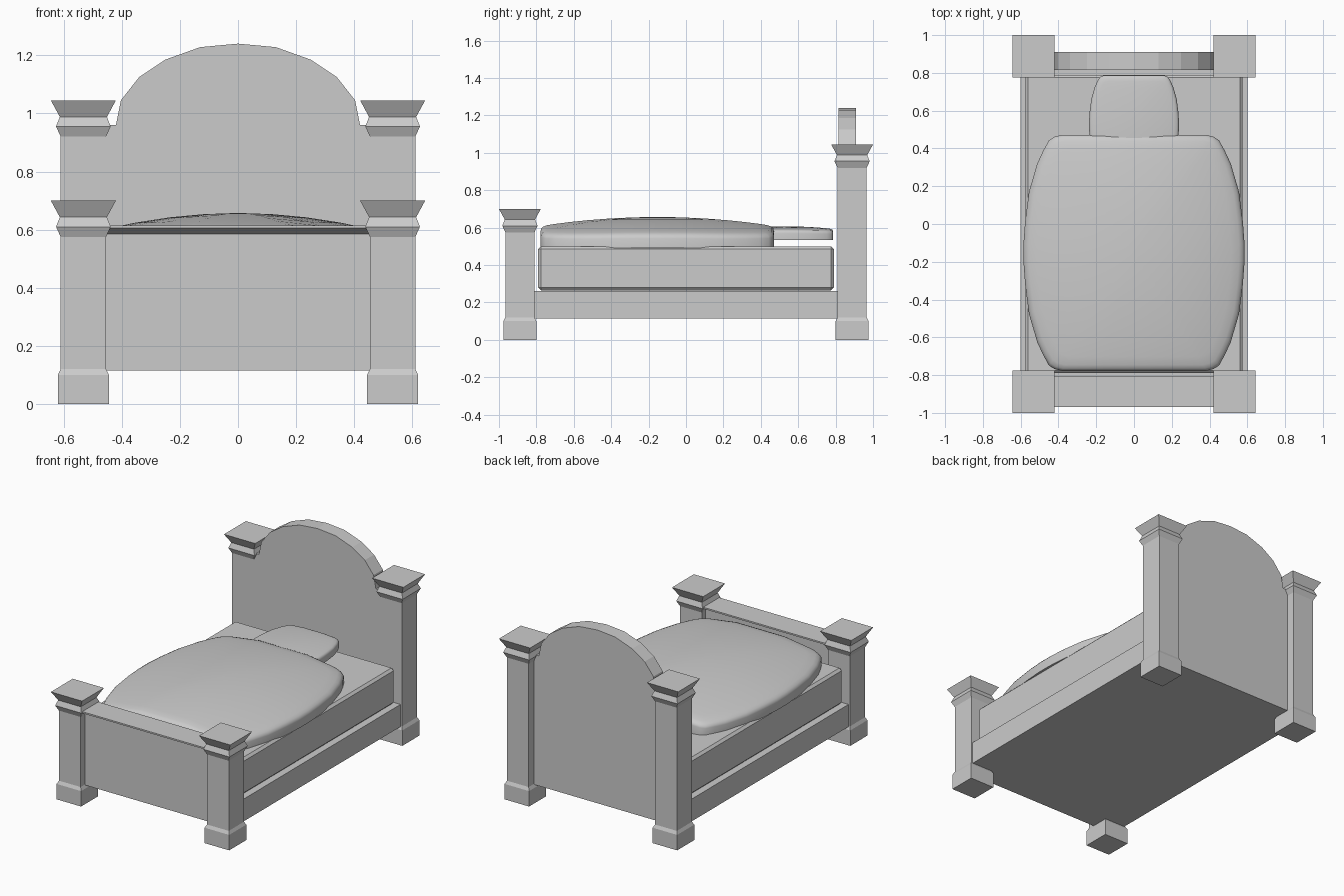
import bpy
import bmesh

if "Cube" in bpy.data.objects:
    bpy.data.objects.remove(bpy.data.objects["Cube"])


def make_object(name, bm, smooth=None):
    bmesh.ops.recalc_face_normals(bm, faces=bm.faces)
    mesh = bpy.data.meshes.new(name)
    bm.to_mesh(mesh)
    bm.free()
    ob = bpy.data.objects.new(name, mesh)
    bpy.context.collection.objects.link(ob)
    if smooth:
        bpy.ops.object.select_all(action='DESELECT')
        ob.select_set(True)
        bpy.context.view_layer.objects.active = ob
        bpy.ops.object.shade_smooth_by_angle(angle=smooth)
    return ob


def loft(name, rings, smooth=None):
    """Skin a stack of equal-length closed rings and cap both ends."""
    bm = bmesh.new()
    loops = [[bm.verts.new(p) for p in ring] for ring in rings]
    n = len(loops[0])
    for a, b in zip(loops, loops[1:]):
        for i in range(n):
            j = (i + 1) % n
            bm.faces.new((a[i], a[j], b[j], b[i]))
    bm.faces.new(loops[0])
    bm.faces.new(loops[-1])
    return make_object(name, bm, smooth)


def box(name, x, y0, y1, z0, z1, bevel=0):
    rings = [[(-x, y0, z), (x, y0, z), (x, y1, z), (-x, y1, z)] for z in (z0, z1)]
    ob = loft(name, rings)
    if bevel:
        mod = ob.modifiers.new("bevel", 'BEVEL')
        mod.width = bevel
        mod.segments = 1
    return ob


def post(name, x, y, top):
    # square turned profile: foot, shaft, collar, flared cap
    profile = [(0.088, 0), (0.088, 0.10), (0.078, 0.12), (0.078, top - 0.125),
               (0.094, top - 0.09), (0.081, top - 0.057), (0.112, top)]
    corners = ((-1, -1), (1, -1), (1, 1), (-1, 1))
    loft(name, [[(x + h * a, y + h * b, z) for a, b in corners] for h, z in profile])


# unit outline shared by blanket and pillow (one quarter, mirrored)
QUARTER = [(0.3, 1.0), (0.655, 1.0), (0.72, 0.985), (0.77, 0.955), (0.82, 0.87),
           (0.875, 0.76), (0.95, 0.52), (0.985, 0.27), (1.0, 0.08)]
OUTLINE = (QUARTER + [(x, -y) for x, y in reversed(QUARTER)]
           + [(-x, -y) for x, y in QUARTER] + [(-x, y) for x, y in reversed(QUARTER)])


def cushion(name, cy, hx, hy, bottom, top, drop_x, drop_y, roll):
    """Domed pad with a soft rolled rim."""
    rings = [[(hx * u, cy + hy * v, bottom) for u, v in OUTLINE]]
    for s, fall in ((1, 1), (0.995, 0.6), (0.98, 0.25), (0.95, 0.05), (0.88, 0), (0.75, 0),
                    (0.6, 0), (0.4, 0), (0.2, 0), (0.03, 0)):
        rings.append([(hx * s * u, cy + hy * s * v,
                       top - drop_x * (s * u) ** 2 - drop_y * (s * v) ** 2 - roll * fall)
                      for u, v in OUTLINE])
    loft(name, rings, 1.0)


# corner posts
for side, x in (("left", -0.532), ("right", 0.532)):
    post("front_post_" + side, x, -0.888, 0.70)
    post("back_post_" + side, x, 0.888, 1.045)

# bed base and mattress
box("bed_base", 0.60, -0.90, 0.905, 0.115, 0.26)
box("mattress", 0.575, -0.79, 0.79, 0.265, 0.50, 0.015)

# footboard with a lipped top rail
foot = [(-0.92, 0.115), (-0.92, 0.585), (-0.97, 0.605), (-0.97, 0.615),
        (-0.805, 0.615), (-0.805, 0.605), (-0.85, 0.585), (-0.85, 0.115)]
loft("footboard", [[(x, y, z) for y, z in foot] for x in (-0.47, 0.47)])

# arched headboard
half = [(0.47, 0.115), (0.47, 0.96), (0.42, 0.96), (0.403, 1.045),
        (0.34, 1.125), (0.25, 1.185), (0.13, 1.228)]
arch = half + [(0, 1.24)] + [(-x, z) for x, z in reversed(half)]
loft("headboard", [[(x, y, z) for x, z in arch] for y in (0.815, 0.91)])

# bedding
cushion("blanket", -0.153, 0.585, 0.624, 0.49, 0.657, 0.09, 0.04, 0.025)
cushion("pillow", 0.525, 0.238, 0.262, 0.535, 0.607, 0.02, 0.012, 0.018)
